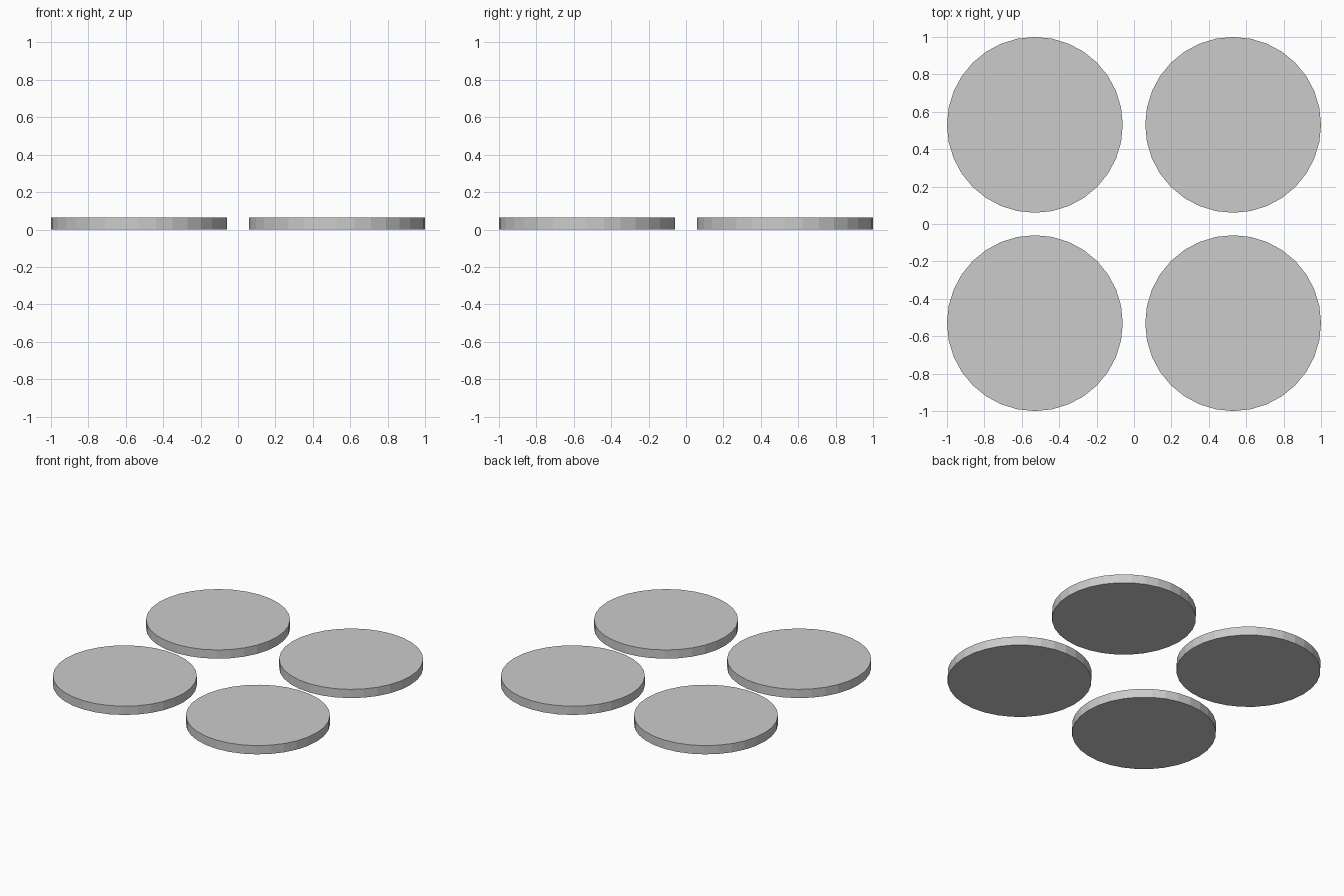
import bpy

if "Cube" in bpy.data.objects:
    bpy.data.objects.remove(bpy.data.objects["Cube"])

RADIUS = 0.47
OFFSET = 0.53
HEIGHT = 0.063


def add_disc(name, x, y):
    bpy.ops.mesh.primitive_cylinder_add(
        vertices=32, radius=RADIUS, depth=HEIGHT, location=(x, y, HEIGHT / 2))
    bpy.context.object.name = name


# Four flat round coasters in a two by two layout
for row, y in (("front", -OFFSET), ("back", OFFSET)):
    for side, x in (("left", -OFFSET), ("right", OFFSET)):
        add_disc(f"{row}_{side}_disc", x, y)
